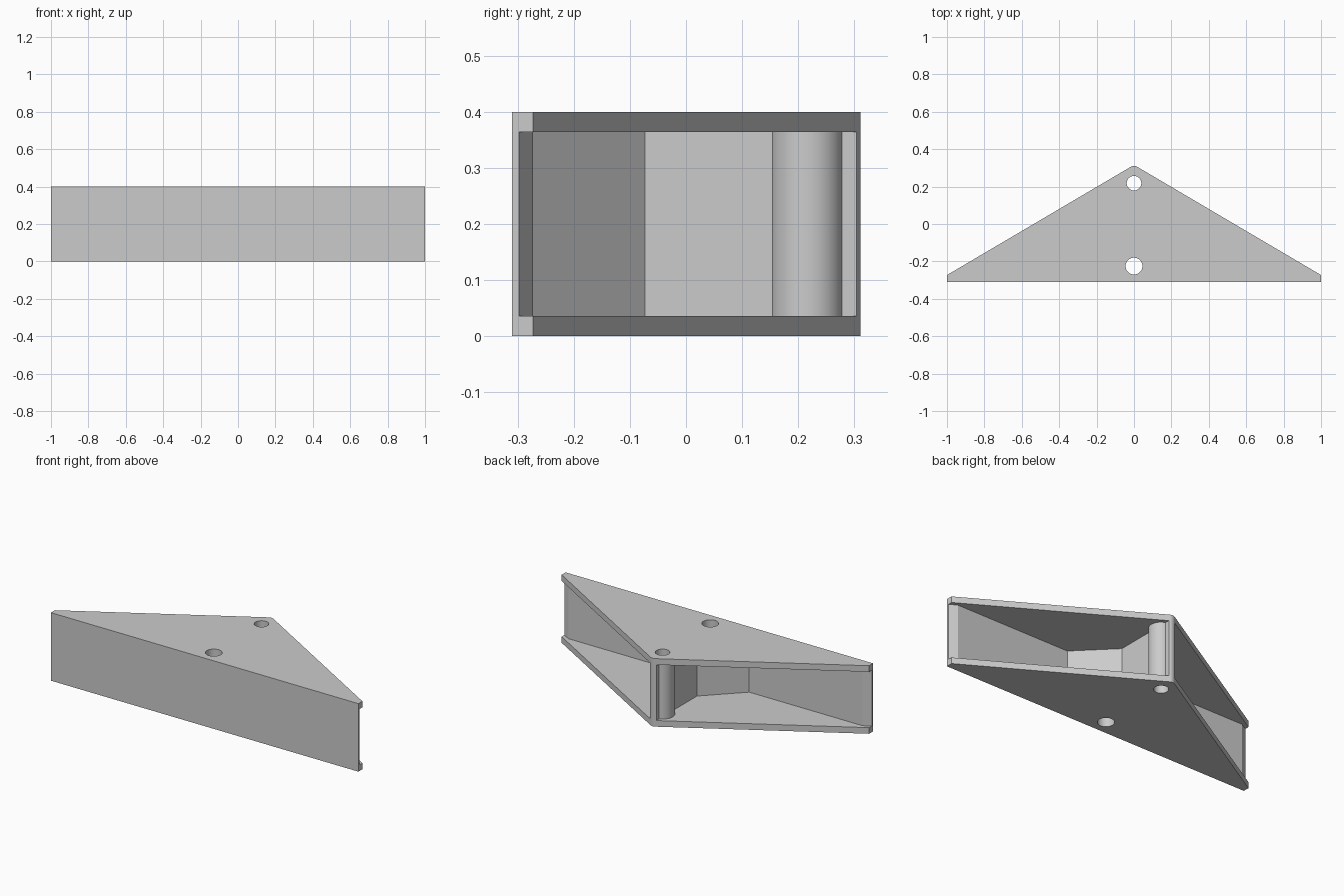
import bpy
import bmesh
import math

cube = bpy.data.objects.get("Cube")
if cube:
    bpy.data.objects.remove(cube, do_unlink=True)

FRONT, EDGE, APEX = -0.31, -0.273, 0.316
HEIGHT, PLATE = 0.4, 0.036
WEB = 0.02
SLOPE = APEX - EDGE

grey = bpy.data.materials.new("plain grey")
grey.use_nodes = True
colour = (0.6, 0.6, 0.6, 1)
grey.diffuse_color = colour
grey.node_tree.nodes["Principled BSDF"].inputs["Base Color"].default_value = colour


def prism(name, outline, z0, z1):
    """Extrude a flat outline from z0 to z1."""
    bm = bmesh.new()
    face = bm.faces.new([bm.verts.new((x, y, z0)) for x, y in outline])
    top = bmesh.ops.extrude_face_region(bm, geom=[face])["geom"]
    verts = [v for v in top if isinstance(v, bmesh.types.BMVert)]
    bmesh.ops.translate(bm, verts=verts, vec=(0, 0, z1 - z0))
    bmesh.ops.recalc_face_normals(bm, faces=bm.faces)
    mesh = bpy.data.meshes.new(name)
    bm.to_mesh(mesh)
    bm.free()
    mesh.materials.append(grey)
    ob = bpy.data.objects.new(name, mesh)
    bpy.context.collection.objects.link(ob)
    return ob


def mirrored(half):
    """Complete a right-hand outline with its left-hand mirror."""
    return half + [(-x, y) for x, y in reversed(half)]


def circle(y, radius, count=48):
    steps = [math.tau * i / count for i in range(count)]
    return [(radius * math.cos(a), y + radius * math.sin(a)) for a in steps]


# Rounded tip, tangent to the sloping sides
angle = math.atan(SLOPE)
tip_r = 0.03
tip_y = APEX - tip_r / math.cos(angle)


def tip(start):
    """Arc points from x = start towards the centre line."""
    first = math.asin(start / tip_r)
    return [(tip_r * math.sin(first * t), tip_y + tip_r * math.cos(first * t))
            for t in (1, 0.75, 0.5, 0.25)]


arc = tip(tip_r * math.sin(angle))

# Top and bottom plates
plate = mirrored([(1, FRONT), (1, EDGE)] + arc)
parts = [prism("bottom_plate", plate, 0, PLATE),
         prism("top_plate", plate, HEIGHT - PLATE, HEIGHT)]

# Front wall, gussets and centre web in one section
section = [(1, FRONT), (1, -0.298), (0.957, EDGE), (0.22, EDGE),
           (WEB, -0.073), (WEB, APEX - WEB * SLOPE)] + arc
parts.append(prism("wall_and_web", mirrored(section), PLATE, HEIGHT - PLATE))

# Boss around the rear hole
boss_y = 0.216
parts.append(prism("rear_boss", circle(boss_y, 0.065), PLATE, HEIGHT - PLATE))

# Bolt holes
for name, y, radius in (("front_hole", -0.225, 0.045), ("rear_hole", boss_y + 0.002, 0.039)):
    cutter = prism(name + "_cutter", circle(y, radius), -0.1, HEIGHT + 0.1)
    cutter.hide_render = True
    cutter.hide_viewport = True
    for ob in parts:
        if ob.name == "rear_boss" and name == "front_hole":
            continue
        mod = ob.modifiers.new(name, "BOOLEAN")
        mod.operation = "DIFFERENCE"
        mod.solver = "EXACT"
        mod.object = cutter

# Apply the cuts, remove the cutters and smooth the round surfaces
bpy.context.view_layer.update()
graph = bpy.context.evaluated_depsgraph_get()
cut = [bpy.data.meshes.new_from_object(ob.evaluated_get(graph)) for ob in parts]
for ob, mesh in zip(parts, cut):
    ob.modifiers.clear()
    ob.data = mesh
for ob in [o for o in bpy.data.objects if o.name.endswith("_cutter")]:
    bpy.data.objects.remove(ob, do_unlink=True)
bpy.ops.object.select_all(action="DESELECT")
for ob in parts:
    ob.select_set(True)
bpy.context.view_layer.objects.active = parts[0]
bpy.ops.object.shade_smooth_by_angle(angle=math.radians(20))
